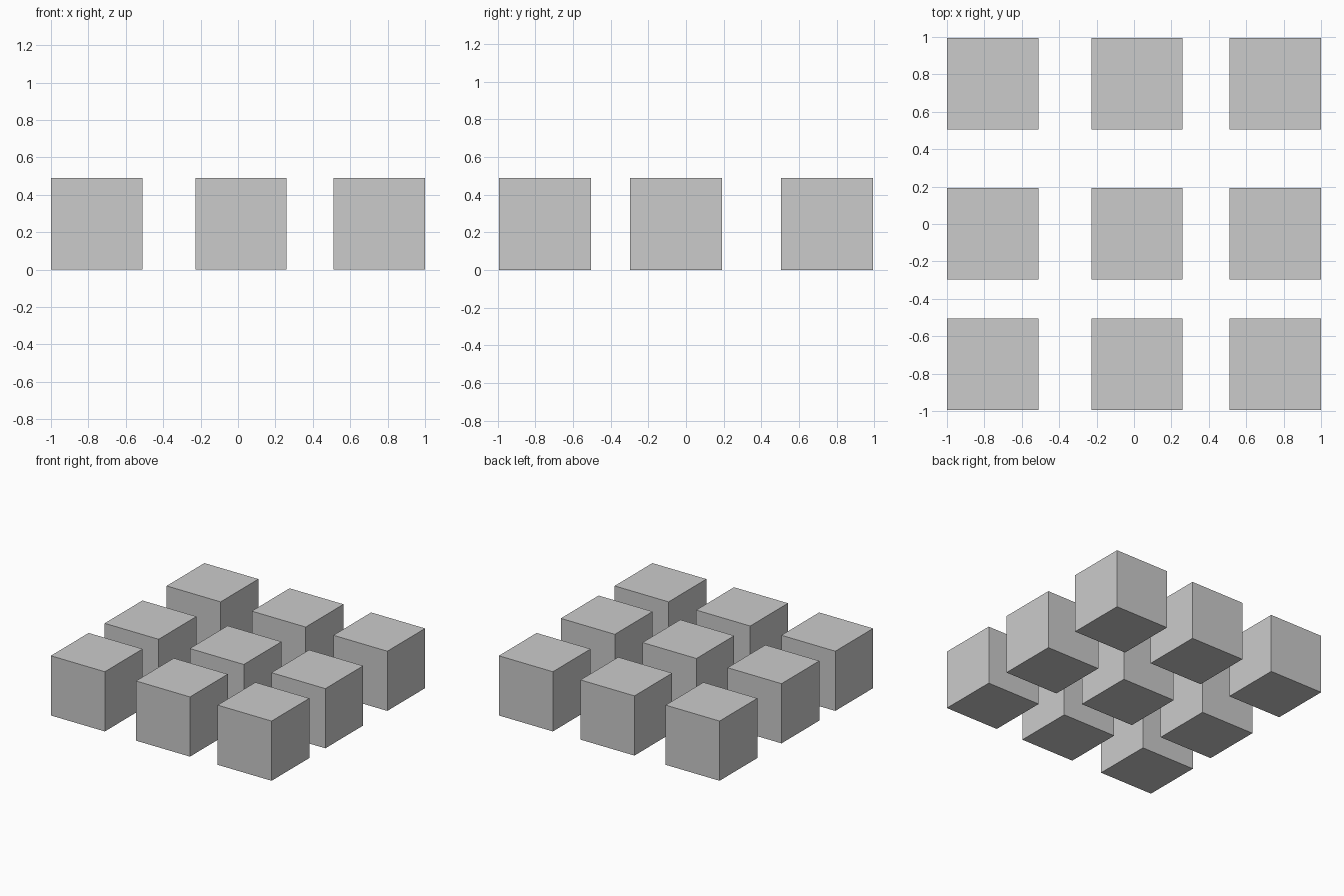
import bpy

if "Cube" in bpy.data.objects:
    bpy.data.objects.remove(bpy.data.objects["Cube"])

SIZE = 0.489                    # edge length of every cube
COLUMNS = {"left": -0.7555, "middle": 0.016, "right": 0.7555}
ROWS = {"front": -0.749, "centre": -0.053, "back": 0.749}

# Three by three grid of separate cubes standing on the ground
for row, y in ROWS.items():
    for column, x in COLUMNS.items():
        bpy.ops.mesh.primitive_cube_add(size=SIZE, location=(x, y, SIZE / 2))
        bpy.context.object.name = f"cube_{row}_{column}"
